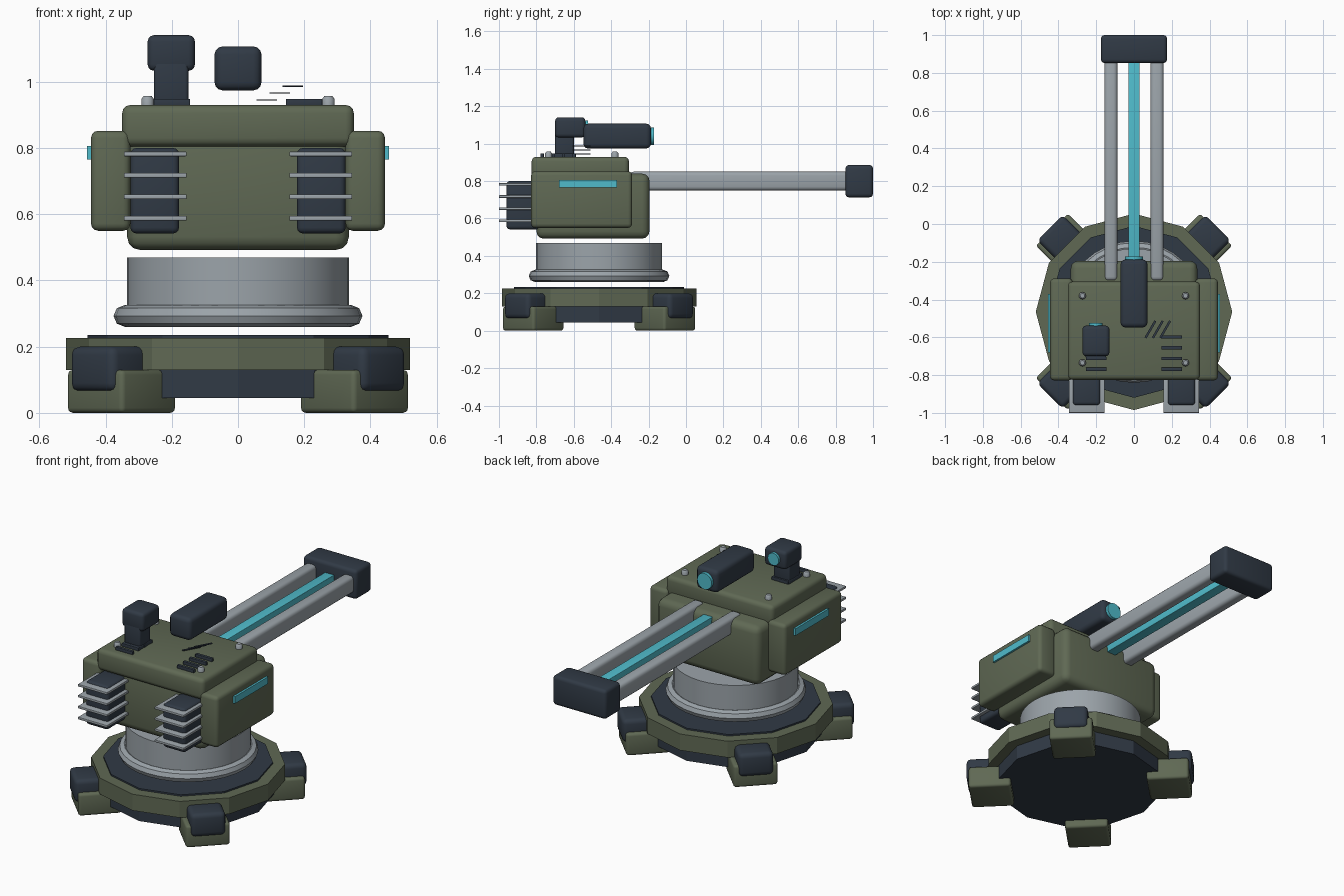
import bpy, bmesh, math
from mathutils import Matrix, Vector

if "Cube" in bpy.data.objects:
    bpy.data.objects.remove(bpy.data.objects["Cube"])

CY = -0.465  # y of the turret's turning axis


def material(name, rgb):
    m = bpy.data.materials.new(name)
    m.diffuse_color = (*rgb, 1)
    m.use_nodes = True
    m.node_tree.nodes["Principled BSDF"].inputs["Base Color"].default_value = m.diffuse_color
    return m


OLIVE = material("olive", (0.115, 0.14, 0.088))
DARK = material("dark", (0.03, 0.042, 0.06))
STEEL = material("steel", (0.33, 0.37, 0.40))
CYAN = material("cyan", (0.08, 0.5, 0.6))


def finish(name, bm, mat, smooth=True, matrix=None):
    if matrix:
        bm.transform(matrix)
    bmesh.ops.recalc_face_normals(bm, faces=bm.faces)
    me = bpy.data.meshes.new(name)
    bm.to_mesh(me)
    bm.free()
    if smooth:
        me.shade_smooth()
        me.set_sharp_from_angle(angle=math.radians(40))
    me.materials.append(mat)
    ob = bpy.data.objects.new(name, me)
    bpy.context.collection.objects.link(ob)
    return ob


def box(name, x, y, z, mat, bevel=0.0, matrix=None):
    """Rounded box from (min, max) ranges on each axis."""
    size = Vector((x[1] - x[0], y[1] - y[0], z[1] - z[0]))
    mid = Vector((x[0] + x[1], y[0] + y[1], z[0] + z[1])) / 2
    bm = bmesh.new()
    bmesh.ops.create_cube(bm, size=1)
    bm.transform(Matrix.Translation(mid) @ Matrix.Diagonal((*size, 1)))
    if bevel:
        bmesh.ops.bevel(bm, geom=bm.edges[:], offset=bevel, segments=3,
                        profile=0.5, affect='EDGES', clamp_overlap=True)
    return finish(name, bm, mat, True, matrix)


def lathe(name, profile, sides, mat, matrix, smooth=True, closed=False):
    """Spin (radius, z) points around the z axis."""
    bm = bmesh.new()
    rings = [[bm.verts.new((r * math.cos(2 * math.pi * i / sides),
                            r * math.sin(2 * math.pi * i / sides), z))
              for i in range(sides)] for r, z in profile]
    pairs = list(zip(rings, rings[1:])) + ([(rings[-1], rings[0])] if closed else [])
    for a, b in pairs:
        for i in range(sides):
            j = (i + 1) % sides
            bm.faces.new((a[i], a[j], b[j], b[i]))
    if not closed:
        bm.faces.new(rings[0])
        bm.faces.new(rings[-1])
    return finish(name, bm, mat, smooth, matrix)


AXIS = Matrix.Translation((0, CY, 0))

# Twelve-sided base plates
lathe("base_underside", [(0.46, 0.045), (0.46, 0.13)], 12, DARK, AXIS, False)
lathe("base_plate", [(0.52, 0.13), (0.52, 0.226)], 12, OLIVE, AXIS, False)
lathe("base_top_plate", [(0.455, 0.22), (0.455, 0.235)], 12, DARK, AXIS, False)

# Four diagonal feet with knuckles
for k in range(4):
    turn = AXIS @ Matrix.Rotation(math.radians(45 + 90 * k), 4, 'Z')
    box(f"foot_{k}", (0.38, 0.615), (-0.12, 0.12), (0, 0.13), OLIVE, 0.015, turn)
    box(f"foot_knuckle_{k}", (0.45, 0.63), (-0.095, 0.095), (0.065, 0.2), DARK, 0.025, turn)

# Turning ring
flange = [(0.342 + 0.034 * math.cos(math.pi * i / 4), 0.293 + 0.033 * math.sin(math.pi * i / 4))
          for i in range(8)]
lathe("ring_flange", flange, 32, STEEL, AXIS, True, True)
lathe("ring_drum", [(0.336, 0.27), (0.336, 0.47)], 40, STEEL, AXIS)

# Turret body
box("turret_body", (-0.335, 0.335), (-0.80, -0.195), (0.492, 0.84), OLIVE, 0.04)
box("turret_lid", (-0.35, 0.35), (-0.825, -0.305), (0.805, 0.93), OLIVE, 0.025)

for s, side in ((-1, "left"), (1, "right")):
    def span(a, b):
        return (min(s * a, s * b), max(s * a, s * b))
    # Side armour with light strip
    box(f"side_armour_{side}", span(0.325, 0.444), (-0.828, -0.288), (0.55, 0.852), OLIVE, 0.022)
    box(f"side_light_{side}", span(0.435, 0.456), (-0.68, -0.37), (0.765, 0.806), CYAN)
    # Cooling block with fins
    box(f"cooling_block_{side}", span(0.178, 0.325), (-0.96, -0.77), (0.542, 0.80), DARK, 0.018)
    for i in range(4):
        z = 0.588 + 0.0647 * i
        box(f"cooling_fin_{side}_{i}", span(0.155, 0.345), (-1.0, -0.79),
            (z - 0.007, z + 0.007), STEEL, 0.003)
    # Lid bolts and vent slots
    for i, y in enumerate((-0.38, -0.735)):
        lathe(f"lid_bolt_{side}_{i}", [(0.019, 0.925), (0.019, 0.948), (0.012, 0.957)], 12,
              STEEL, Matrix.Translation((s * 0.273, y, 0)))
    for i in range(4):
        y = -0.598 - 0.057 * i
        box(f"lid_vent_{side}_{i}", span(0.145, 0.255), (y - 0.009, y + 0.009),
            (0.928, 0.948), DARK, 0.002)
    # Gun rail
    box(f"gun_rail_{side}", span(0.088, 0.156), (-0.30, 0.88), (0.75, 0.85), STEEL, 0.02)

# Three slanted stripes above the lid
for i in range(3):
    place = (Matrix.Translation((0.087 + 0.039 * i, -0.558, 0.945 + 0.021 * i))
             @ Matrix.Rotation(math.radians(-30), 4, 'Z'))
    box(f"lid_stripe_{i}", (-0.006, 0.006), (-0.052, 0.052), (-0.002, 0.002), DARK, 0, place)

# Gun core and muzzle
box("gun_core", (-0.03, 0.03), (-0.22, 0.87), (0.775, 0.825), CYAN, 0.003)
box("gun_muzzle", (-0.175, 0.175), (0.852, 1.0), (0.713, 0.886), DARK, 0.02)


def lens(name, x, y, z, r, depth):
    aim = Matrix.Translation((x, y, z)) @ Matrix.Rotation(math.radians(-90), 4, 'X')
    lathe(name, [(r, 0), (r, depth)], 24, CYAN, aim)


# Long sight
box("sight_body", (-0.071, 0.071), (-0.548, -0.188), (0.974, 1.107), DARK, 0.025)
lens("sight_lens", 0, -0.2, 1.04, 0.047, 0.029)

# Camera on a post
box("camera_foot", (-0.257, -0.147), (-0.705, -0.595), (0.925, 0.948), DARK, 0.004)
box("camera_post", (-0.254, -0.15), (-0.70, -0.60), (0.93, 1.07), DARK, 0.01)
box("camera_head", (-0.273, -0.13), (-0.70, -0.538), (1.033, 1.141), DARK, 0.02)
lens("camera_lens", -0.202, -0.55, 1.089, 0.036, 0.026)
